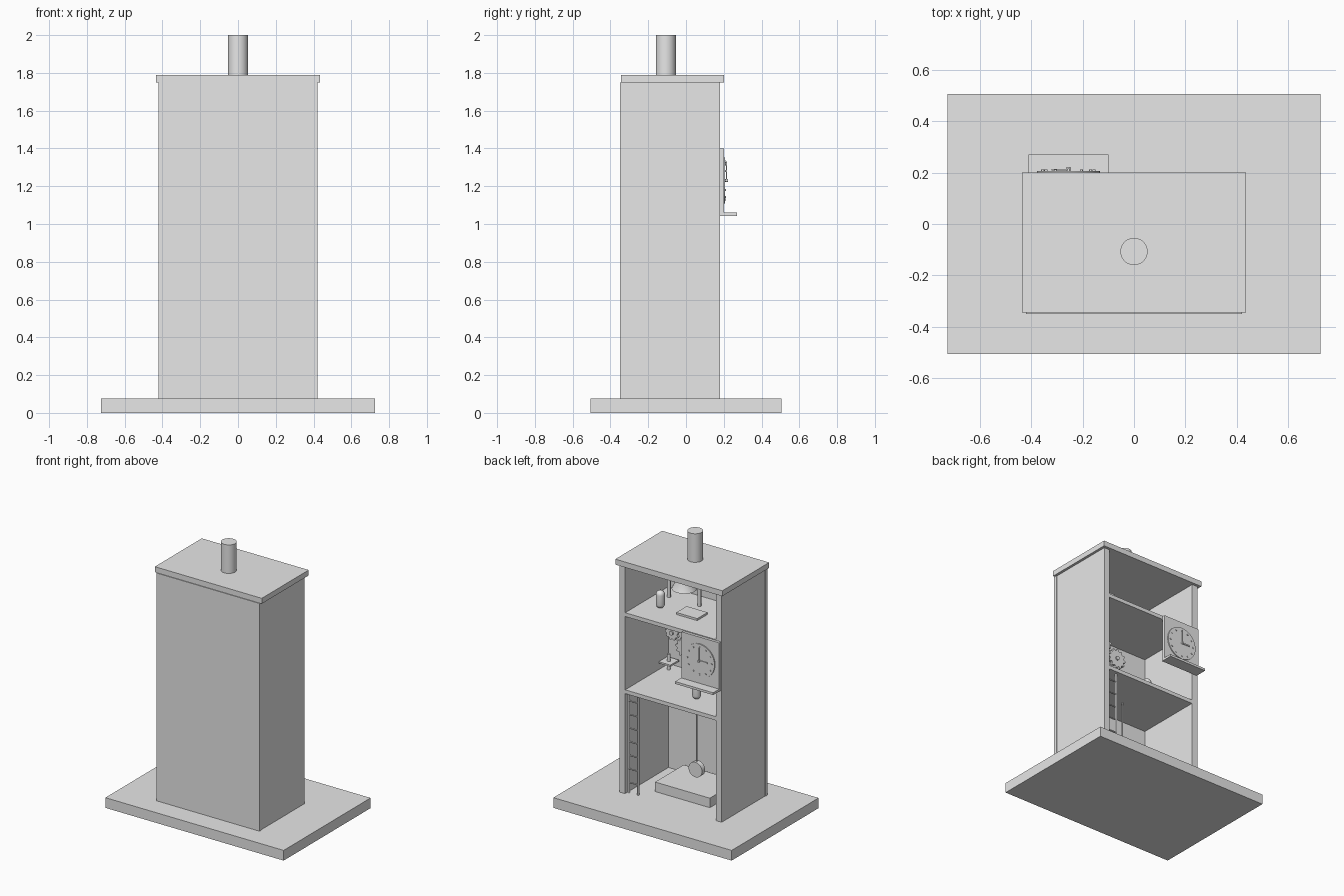
import bpy, bmesh, math
from mathutils import Matrix, Vector

if "Cube" in bpy.data.objects:
    bpy.data.objects.remove(bpy.data.objects["Cube"], do_unlink=True)

GREY = (0.8, 0.8, 0.8, 1)
mat = bpy.data.materials.new("plain_grey")
mat.use_nodes = True
mat.diffuse_color = GREY
mat.node_tree.nodes["Principled BSDF"].inputs["Base Color"].default_value = GREY


def finish(name, bm, smooth=False):
    bmesh.ops.recalc_face_normals(bm, faces=bm.faces)
    mesh = bpy.data.meshes.new(name)
    bm.to_mesh(mesh)
    bm.free()
    mesh.materials.append(mat)
    obj = bpy.data.objects.new(name, mesh)
    bpy.context.collection.objects.link(obj)
    if smooth:
        bpy.ops.object.select_all(action="DESELECT")
        obj.select_set(True)
        bpy.context.view_layer.objects.active = obj
        bpy.ops.object.shade_smooth_by_angle(angle=math.radians(35))
    return obj


def box(name, x, y, z):
    """Box from (low, high) spans."""
    bm = bmesh.new()
    size = [b - a for a, b in (x, y, z)]
    mid = [(a + b) / 2 for a, b in (x, y, z)]
    bmesh.ops.create_cube(bm, size=1, matrix=Matrix.Translation(mid) @ Matrix.Diagonal((*size, 1)))
    return finish(name, bm)


def rod(name, start, end, radius, sides=24):
    """Cylinder between two points."""
    a, b = Vector(start), Vector(end)
    turn = (b - a).to_track_quat("Z", "Y").to_matrix().to_4x4()
    bm = bmesh.new()
    bmesh.ops.create_cone(bm, cap_ends=True, segments=sides, radius1=radius, radius2=radius,
                          depth=(b - a).length, matrix=Matrix.Translation((a + b) / 2) @ turn)
    return finish(name, bm, True)


def lathe(name, profile, origin, steps=32):
    """Spin (radius, height) points about a vertical axis."""
    bm = bmesh.new()
    verts = [bm.verts.new((r, 0, z)) for r, z in profile]
    edges = [bm.edges.new(pair) for pair in zip(verts, verts[1:])]
    bmesh.ops.spin(bm, geom=verts + edges, axis=(0, 0, 1), cent=(0, 0, 0),
                   angle=math.tau, steps=steps)
    bmesh.ops.remove_doubles(bm, verts=bm.verts, dist=0.0001)
    bmesh.ops.translate(bm, verts=bm.verts, vec=origin)
    return finish(name, bm, True)


def capsule(name, origin, radius, height):
    half = [i * math.pi / 12 for i in range(7)]
    low = [(radius * math.sin(t), radius * (1 - math.cos(t))) for t in half]
    high = [(r, height - z) for r, z in reversed(low)]
    return lathe(name, low + high, origin, 24)


def gear(name, x, y, z, radius, teeth):
    """Toothed wheel facing the back."""
    bm = bmesh.new()
    ring = []
    for i in range(teeth * 4):
        r = radius if i % 4 < 2 else radius * 0.8
        a = math.tau * i / (teeth * 4)
        ring.append(bm.verts.new((x + r * math.cos(a), y, z + r * math.sin(a))))
    face = bm.faces.new(ring)
    out = bmesh.ops.extrude_face_region(bm, geom=[face])
    moved = [v for v in out["geom"] if isinstance(v, bmesh.types.BMVert)]
    bmesh.ops.translate(bm, verts=moved, vec=(0, 0.02, 0))
    finish(name, bm)
    rod(name + "_hub", (x, y - 0.01, z), (x, y + 0.03, z), 0.015)


# Tower shell
FLOOR, MID, TOP = 0.075, 0.838, 1.405
box("base", (-0.725, 0.725), (-0.505, 0.505), (0, FLOOR))
box("front_wall", (-0.42, 0.42), (-0.35, -0.325), (FLOOR, 1.75))
for side, name in ((1, "left_wall"), (-1, "right_wall")):
    box(name, sorted((0.37 * side, 0.416 * side)), (-0.325, 0.18), (FLOOR, 1.75))
box("roof", (-0.435, 0.435), (-0.345, 0.2), (1.75, 1.79))
rod("chimney", (0, -0.107, 1.79), (0, -0.107, 2), 0.053, 32)
for z, name in ((MID, "middle_floor"), (TOP, "upper_floor")):
    box(name, (-0.37, 0.37), (-0.325, 0.178), (z - 0.028, z))

# Clock on the open back
CX, CZ = -0.255, 1.23
box("clock_panel", (-0.41, -0.105), (0.18, 0.2), (1.06, 1.4))
box("clock_shelf", (-0.41, -0.1), (0.18, 0.27), (1.043, 1.06))
rod("clock_dial", (CX, 0.2, CZ), (CX, 0.207, CZ), 0.122, 48)
for i in range(12):
    a = math.tau * i / 12
    x, z = CX + 0.1 * math.sin(a), CZ + 0.1 * math.cos(a)
    rod("hour_mark", (x, 0.205, z), (x, 0.212, z), 0.006, 12)
box("minute_hand", (CX - 0.004, CX + 0.004), (0.211, 0.216), (CZ, CZ + 0.1))
box("hour_hand", (CX - 0.065, CX), (0.209, 0.214), (CZ - 0.005, CZ + 0.005))
rod("hand_pin", (CX, 0.205, CZ), (CX, 0.222, CZ), 0.008, 16)

# Middle room
gear("large_gear", 0.075, -0.11, 1.12, 0.075, 12)
gear("small_gear", 0.18, -0.11, 1.205, 0.055, 9)
capsule("middle_figure", (-0.1, 0.02, MID), 0.03, 0.135)
box("side_table", (0.27, 0.365), (-0.305, -0.205), (0.888, 0.9))
rod("side_table_leg", (0.318, -0.255, MID), (0.318, -0.255, 0.89), 0.012)
rod("table_peg", (0.318, -0.255, 0.9), (0.318, -0.255, 0.95), 0.012)

# Upper room with the bell
for x in (0.027, 0.275):
    rod("bell_post", (x, -0.195, TOP), (x, -0.195, 1.68), 0.012)
rod("bell_beam", (0.015, -0.195, 1.68), (0.287, -0.195, 1.68), 0.012)
lathe("bell", [(0, 0.17), (0.035, 0.16), (0.05, 0.11), (0.06, 0.05), (0.085, 0), (0, 0)],
      (0.15, -0.195, 1.5))
capsule("upper_figure", (0.222, -0.02, TOP), 0.03, 0.13)
box("trapdoor", (-0.095, 0.075), (-0.115, 0.005), (TOP, TOP + 0.015))

# Pendulum over its plinth
box("plinth", (-0.22, 0.225), (-0.295, 0.037), (FLOOR, 0.145))
rod("pendulum_rod", (0, -0.126, 0.24), (0, -0.126, MID - 0.02), 0.006, 12)
rod("pendulum_bob", (0, -0.144, 0.24), (0, -0.108, 0.24), 0.055, 32)

# Ladder
for x in (0.285, 0.36):
    rod("ladder_rail", (x, 0.148, FLOOR), (x, 0.148, MID - 0.02), 0.007, 12)
for i in range(7):
    z = 0.15 + 0.1 * i
    rod("ladder_rung", (0.285, 0.148, z), (0.36, 0.148, z), 0.005, 10)
